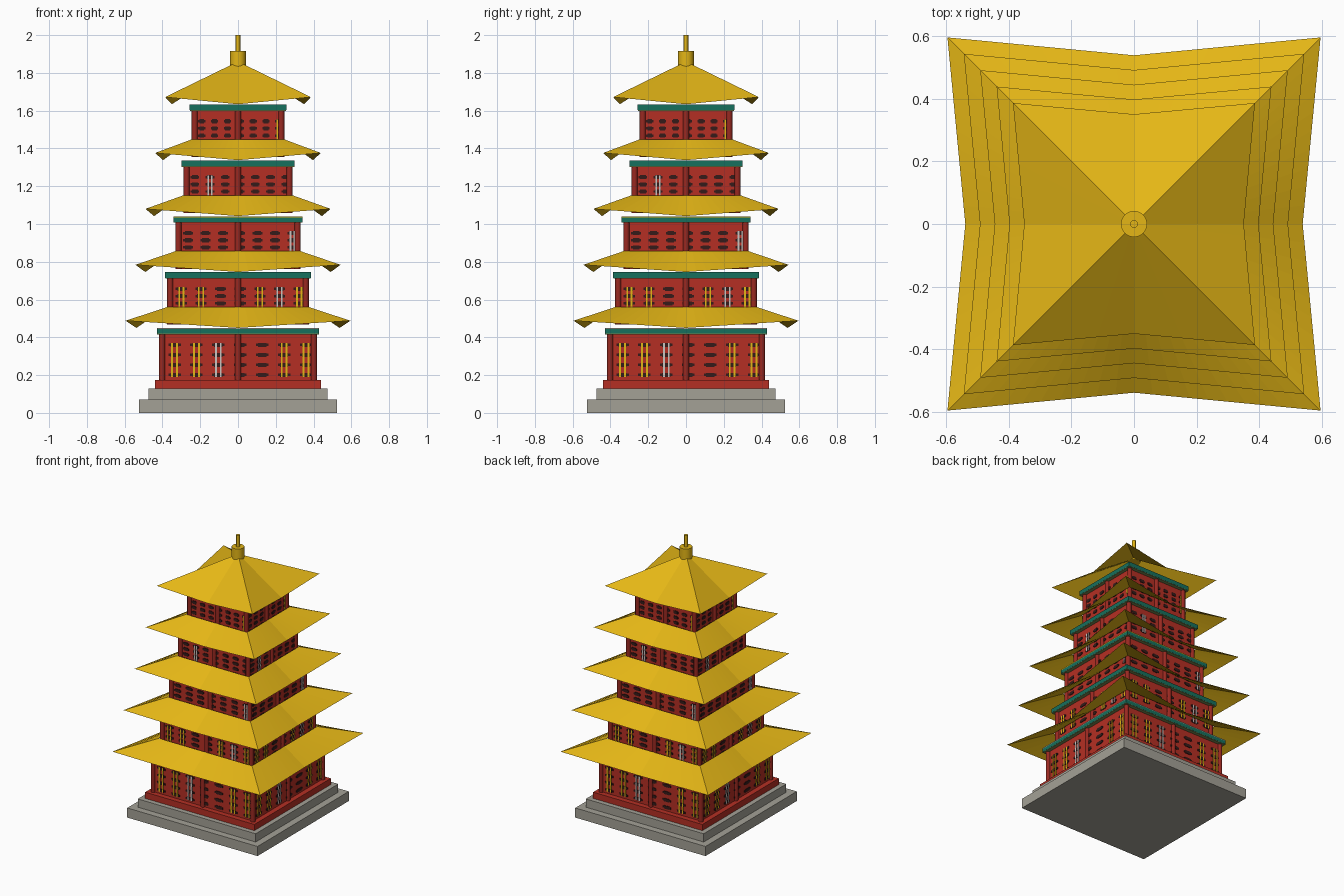
import bpy
import bmesh
from math import pi
from mathutils import Matrix, Vector

cube = bpy.data.objects.get("Cube")
if cube:
    bpy.data.objects.remove(cube, do_unlink=True)


def material(name, r, g, b):
    m = bpy.data.materials.new(name)
    m.use_nodes = True
    m.diffuse_color = (r, g, b, 1)
    m.node_tree.nodes["Principled BSDF"].inputs["Base Color"].default_value = (r, g, b, 1)
    return m


GOLD = material("gold tile", 0.78, 0.47, 0.008)
RED = material("red wall", 0.46, 0.028, 0.017)
DARK_RED = material("dark red column", 0.32, 0.022, 0.015)
STONE = material("grey stone", 0.37, 0.355, 0.305)
TEAL = material("teal beam", 0.008, 0.16, 0.11)
OLIVE = material("olive beam underside", 0.20, 0.25, 0.08)
DARK = material("dark lattice", 0.035, 0.011, 0.010)
PALE = material("pale pane", 0.60, 0.56, 0.53)


def finish(name, bm, *mats):
    mesh = bpy.data.meshes.new(name)
    bm.to_mesh(mesh)
    bm.free()
    obj = bpy.data.objects.new(name, mesh)
    bpy.context.collection.objects.link(obj)
    for m in mats:
        mesh.materials.append(m)
    return obj


def add_box(bm, centre, size, index=0, turn=Matrix()):
    mat = turn @ Matrix.Translation(centre) @ Matrix.Diagonal((*size, 1))
    made = bmesh.ops.create_cube(bm, size=1, matrix=mat)
    for f in {f for v in made["verts"] for f in v.link_faces}:
        f.material_index = index


def add_post(bm, x, y, z0, z1, r, sides=12):
    made = bmesh.ops.create_cone(bm, cap_ends=True, segments=sides, radius1=r, radius2=r,
                                 depth=z1 - z0,
                                 matrix=Matrix.Translation((x, y, (z0 + z1) / 2)))
    for f in {f for v in made["verts"] for f in v.link_faces}:
        f.smooth = len(f.verts) == 4


def slab(name, half, z0, z1, mat):
    bm = bmesh.new()
    add_box(bm, (0, 0, (z0 + z1) / 2), (2 * half, 2 * half, z1 - z0))
    return finish(name, bm, mat)


def ring(bm, corner, mid, z_corner, z_mid, steps=10):
    """Closed ring of four sides, each straight from corner to middle to corner."""
    pts = []
    a = Vector((corner, -corner, z_corner))
    m = Vector((mid, 0, z_mid))
    b = Vector((corner, corner, z_corner))
    side = [a.lerp(m, k / steps) for k in range(steps)]
    side += [m.lerp(b, k / steps) for k in range(steps)]
    for q in range(4):
        turn = Matrix.Rotation(q * pi / 2, 3, "Z")
        pts += [bm.verts.new(turn @ p) for p in side]
    return pts


def roof(name, corner, mid, z_corner, z_mid, inner, z_inner):
    bm = bmesh.new()
    low = ring(bm, corner, mid, z_corner, z_mid)
    high = ring(bm, inner, inner, z_inner, z_inner)
    for k in range(len(low)):
        n = (k + 1) % len(low)
        bm.faces.new((low[k], low[n], high[n], high[k]))
    return finish(name, bm, GOLD)


def windows(name, wall, scale, z_top, rows, pitch, slits):
    """Rows of lattice plates on all four walls, with coloured slits by letter."""
    bm = bmesh.new()
    height = pitch * (rows - 1) + 0.02
    z_mid = z_top - pitch * (rows - 1) / 2
    for q in range(4):
        turn = Matrix.Rotation(q * pi / 2, 4, "Z")
        for k, slit in enumerate(slits):
            x = (k - 3) * 0.116 * scale + 0.012
            for r in range(rows):
                z = z_top - r * pitch
                add_box(bm, (x, -wall, z), (0.066 * scale, 0.008, 0.013), 0, turn)
                add_box(bm, (x, -wall, z), (0.044 * scale, 0.009, 0.022), 0, turn)
            if slit != "d":
                for side in (-1, 1):
                    add_box(bm, (x + side * 0.013 * scale, -wall, z_mid),
                            (0.009, 0.011, height), "dgw".index(slit), turn)
    return finish(name, bm, DARK, GOLD, PALE)


# Stepped base
slab("base_lower_step", 0.525, 0, 0.07, STONE)
slab("base_upper_step", 0.475, 0.07, 0.13, STONE)
slab("base_plinth", 0.44, 0.13, 0.175, RED)

# Five storeys, each narrower than the one below
STEP = 0.296
SLITS = ["ggwddgg", "ggddgwg", "ddddddw", "dwddddd", "ddddddg"]
CAPS = [STONE, TEAL, GOLD, TEAL, TEAL]
for i in range(5):
    tag = f"_{i + 1}"
    half = 0.418 - 0.0432 * i
    wall = half - 0.016
    lift = STEP * i
    floor = 0.175 if i == 0 else 0.171 + lift
    beam = 0.415 + lift

    slab("wall" + tag, wall, floor, beam, RED)

    # Corner and middle columns
    bm = bmesh.new()
    for sx in (-1, 0, 1):
        for sy in (-1, 0, 1):
            if sx or sy:
                add_post(bm, sx * wall, sy * wall, floor, beam, 0.016)
    finish("columns" + tag, bm, DARK_RED)

    # Beam with a thin plate under it and a thin cap
    slab("beam_underside" + tag, half + 0.01, beam, beam + 0.004, OLIVE)
    slab("beam" + tag, half + 0.011, beam + 0.004, beam + 0.028, TEAL)
    slab("beam_cap" + tag, half + 0.011, beam + 0.028, beam + 0.034, CAPS[i])

    pitch = 0.053 if i == 0 else 0.038
    windows("windows" + tag, wall, half / 0.418, beam - 0.055, 4, pitch, SLITS[i])

    # Roof: a skirt round the next storey, or the closed top
    top = i == 4
    roof("roof" + tag, 0.595 - 0.0523 * i, 0.538 - 0.047 * i, 0.488 + lift, 0.45 + lift,
         0.01 if top else half - 0.043, 1.855 if top else 0.56 + lift)

# Finial
bm = bmesh.new()
add_post(bm, 0, 0, 1.835, 1.915, 0.042, 20)
finish("finial_drum", bm, GOLD)
bm = bmesh.new()
add_post(bm, 0, 0, 1.915, 2.0, 0.012)
finish("finial_spire", bm, GOLD)
